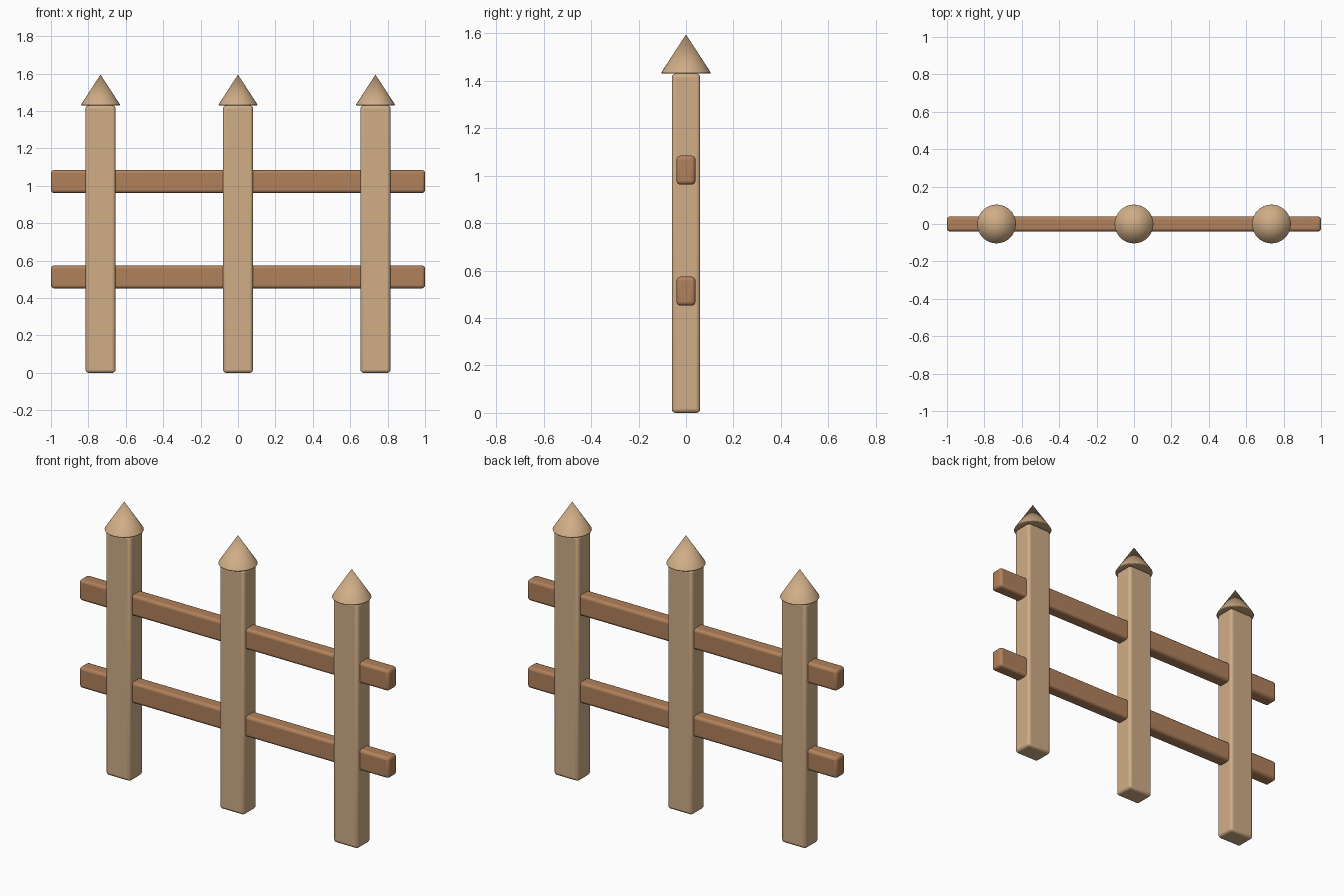
import bpy
import math

cube = bpy.data.objects.get("Cube")
if cube:
    bpy.data.objects.remove(cube, do_unlink=True)


def make_material(name, colour):
    mat = bpy.data.materials.new(name)
    mat.use_nodes = True
    mat.diffuse_color = colour
    mat.node_tree.nodes["Principled BSDF"].inputs["Base Color"].default_value = colour
    return mat


light_wood = make_material("light wood", (0.63, 0.42, 0.24, 1))
brown_wood = make_material("brown wood", (0.44, 0.22, 0.105, 1))


def finish(obj, name, mat, width):
    """Name, colour, round the edges and smooth the shading."""
    obj.name = name
    obj.data.materials.append(mat)
    bevel = obj.modifiers.new("rounded edges", 'BEVEL')
    bevel.width = width
    bevel.segments = 3
    bevel.limit_method = 'ANGLE'
    bevel.angle_limit = math.radians(40)
    bpy.ops.object.shade_smooth_by_angle(angle=math.radians(40))


def box(name, centre, size, mat):
    bpy.ops.mesh.primitive_cube_add(size=1, location=centre)
    obj = bpy.context.object
    obj.scale = size
    bpy.ops.object.transform_apply(location=False, rotation=False, scale=True)
    finish(obj, name, mat, 0.016)


# Upright posts with pointed caps
post_height = 1.43
cap_height = 0.165
for side, x in (("right", -0.735), ("middle", 0), ("left", 0.735)):
    box(side + "_post", (x, 0, post_height / 2), (0.16, 0.12, post_height), light_wood)
    bpy.ops.mesh.primitive_cone_add(vertices=32, radius1=0.107, radius2=0, depth=cap_height,
                                    location=(x, 0, post_height + cap_height / 2))
    finish(bpy.context.object, side + "_post_cap", light_wood, 0.008)

# Horizontal rails running through the posts
for level, z in (("lower", 0.513), ("upper", 1.023)):
    box(level + "_rail", (0, 0, z), (2, 0.08, 0.122), brown_wood)
